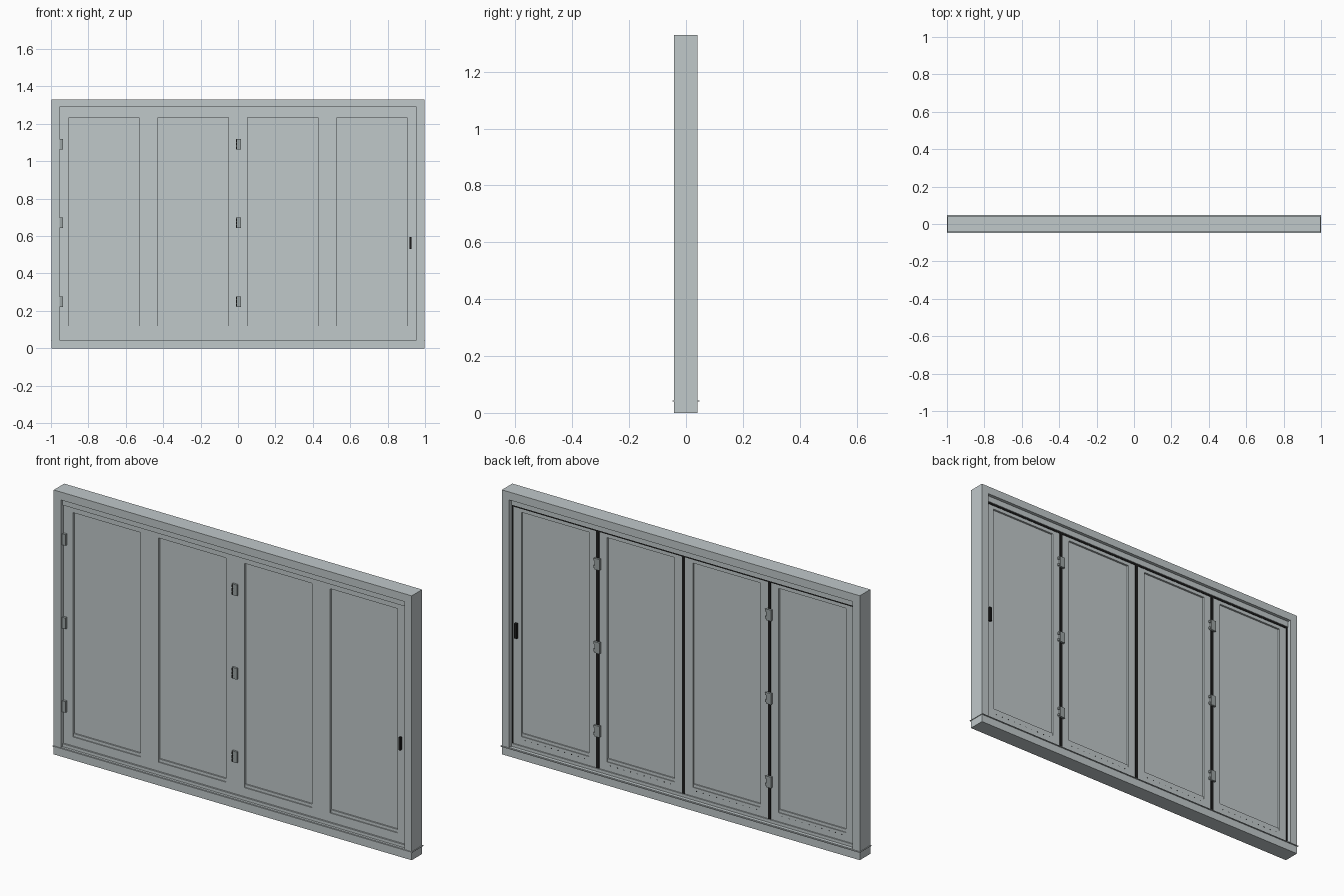
import bpy, bmesh

if "Cube" in bpy.data.objects:
    bpy.data.objects.remove(bpy.data.objects["Cube"])


def material(name, rgb):
    m = bpy.data.materials.new(name)
    m.diffuse_color = (*rgb, 1)
    m.use_nodes = True
    m.node_tree.nodes["Principled BSDF"].inputs["Base Color"].default_value = m.diffuse_color
    return m


PAINT = material("pale grey paint", (0.53, 0.58, 0.59))
METAL = material("hinge grey", (0.33, 0.37, 0.37))
BLACK = material("black rubber", (0.012, 0.012, 0.012))


def boxes(name, mat, items):
    """One object made of boxes given as (x0, x1, y0, y1, z0, z1)."""
    bm = bmesh.new()
    for x0, x1, y0, y1, z0, z1 in items:
        r = bmesh.ops.create_cube(bm, size=1)
        for v in r["verts"]:
            v.co = ((x0 + x1) / 2 + v.co.x * (x1 - x0),
                    (y0 + y1) / 2 + v.co.y * (y1 - y0),
                    (z0 + z1) / 2 + v.co.z * (z1 - z0))
    me = bpy.data.meshes.new(name)
    bm.to_mesh(me)
    bm.free()
    me.materials.append(mat)
    ob = bpy.data.objects.new(name, me)
    bpy.context.collection.objects.link(ob)
    return ob


def ring(name, mat, outer, inner, y0, y1):
    """Rectangular frame: outer and inner are (x0, x1, z0, z1)."""
    bm = bmesh.new()
    loops = []
    for y in (y0, y1):
        for x0, x1, z0, z1 in (outer, inner):
            loops.append([bm.verts.new((x, y, z)) for x, z in
                          ((x0, z0), (x1, z0), (x1, z1), (x0, z1))])
    fo, fi, bo, bi = loops
    for a, b in ((fo, fi), (fi, bi), (bi, bo), (bo, fo)):
        for i in range(4):
            j = (i + 1) % 4
            bm.faces.new((a[i], a[j], b[j], b[i]))
    bmesh.ops.recalc_face_normals(bm, faces=bm.faces)
    me = bpy.data.meshes.new(name)
    bm.to_mesh(me)
    bm.free()
    me.materials.append(mat)
    ob = bpy.data.objects.new(name, me)
    bpy.context.collection.objects.link(ob)
    return ob


FRONT, BACK = -0.022, 0.018      # leaf faces
HEIGHT, EDGE = 1.33, 0.955       # frame height, half width of opening
LOW, HIGH = 0.06, 1.26           # leaf bottom and top
PITCH = EDGE / 2

# Outer frame, stepped head and sill, thin sill membrane
ring("outer_frame", PAINT, (-0.996, 0.996, 0, HEIGHT),
     (-EDGE, EDGE, 0.045, 1.29), -0.042, 0.041)
boxes("head_track", PAINT, [(-EDGE, EDGE, -0.03, 0.024, HIGH, 1.29)])
boxes("sill_step", PAINT, [(-EDGE, EDGE, -0.03, 0.024, 0.045, LOW)])
boxes("sill_membrane", PAINT, [(-1, 1, -0.047, 0.047, 0.040, 0.043)])

# Four folding leaves with recessed panes and glazing beads
for k in range(4):
    x0 = -EDGE + k * PITCH
    x1 = x0 + PITCH
    p0, p1 = x0 + 0.051, x1 - 0.051
    n = str(k + 1)
    ring("leaf_frame_" + n, PAINT, (x0, x1, LOW, HIGH),
         (p0, p1, 0.105, 1.233), FRONT, BACK)
    boxes("pane_" + n, PAINT, [(p0, p1, -0.010, 0.008, 0.105, 1.233)])
    boxes("bottom_bead_" + n, PAINT,
          [(p0, p1, -0.017, 0.014, 0.105, 0.12)])
    boxes("drain_slots_" + n, BLACK,
          [(x, x + 0.005, BACK, BACK + 0.001, 0.088, 0.091)
           for x in (p0 + 0.02 + i * 0.037 for i in range(10))])

# Rubber seals on the back, at leaf joints and around the opening
boxes("joint_seals", BLACK,
      [(x - 0.008, x + 0.008, BACK, BACK + 0.002, LOW, HIGH)
       for x in (-PITCH, 0, PITCH)])
boxes("side_seals", BLACK,
      [(s * 0.951 - 0.004, s * 0.951 + 0.004, BACK, BACK + 0.002, LOW, HIGH)
       for s in (-1, 1)])
boxes("head_seal", BLACK, [(-EDGE, EDGE, BACK, BACK + 0.002, 1.251, HIGH)])

# Hinges at three heights
LEVELS = (0.25, 0.67, 1.09)
boxes("front_side_hinges", METAL,
      [(-EDGE, -0.936, -0.034, FRONT, z - 0.028, z + 0.028) for z in LEVELS])
boxes("front_centre_hinges", METAL,
      [(-0.012, 0.016, -0.032, FRONT, z - 0.028, z + 0.028) for z in LEVELS])
boxes("front_hinge_pins", BLACK,
      [(-0.011, -0.005, -0.034, -0.032, z + d - 0.007, z + d + 0.007)
       for z in LEVELS for d in (-0.018, 0, 0.018)])
boxes("back_hinges", METAL,
      [(x - 0.016, x + 0.012, BACK, 0.030, z - 0.028, z + 0.028)
       for x in (-PITCH, PITCH) for z in LEVELS])
boxes("back_hinge_knuckles", METAL,
      [(x + 0.012, x + 0.020, BACK, 0.026, z + d - 0.006, z + d + 0.006)
       for x in (-PITCH, PITCH) for z in LEVELS for d in (-0.018, 0.018)])

# Handles
boxes("front_handle", BLACK, [(0.918, 0.927, -0.034, FRONT, 0.53, 0.595)])
boxes("back_handle", BLACK, [(0.922, 0.936, BACK, 0.030, 0.595, 0.67)])
